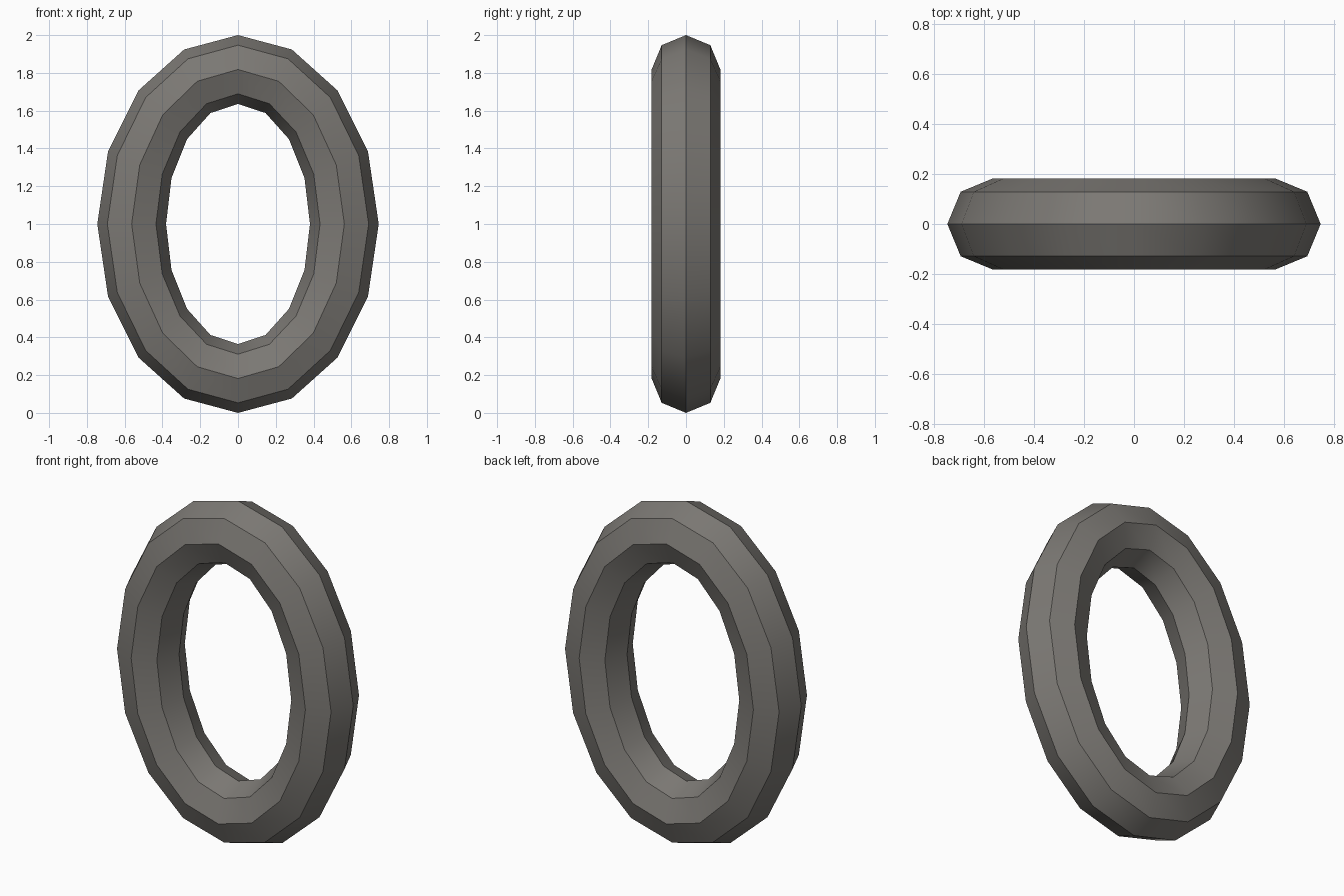
import bpy, bmesh
from math import sin, cos, tau, radians

if "Cube" in bpy.data.objects:
    bpy.data.objects.remove(bpy.data.objects["Cube"])

SEG, SIDES = 16, 8            # steps around the ring, sides of the section
HALF_W, HALF_H, R = 0.563, 0.818, 0.182

# Oval chain-link ring: octagonal section swept around an upright ellipse
bm = bmesh.new()
rings = []
for i in range(SEG):
    a = tau * i / SEG
    ring = []
    for j in range(SIDES):
        b = tau * j / SIDES
        off = R * cos(b)
        ring.append(bm.verts.new(((HALF_W + off) * cos(a), R * sin(b),
                                  1.0 + (HALF_H + off) * sin(a))))
    rings.append(ring)

for i in range(SEG):
    p, q = rings[i], rings[(i + 1) % SEG]
    for j in range(SIDES):
        k = (j + 1) % SIDES
        bm.faces.new((p[j], q[j], q[k], p[k]))
bmesh.ops.recalc_face_normals(bm, faces=bm.faces)

mesh = bpy.data.meshes.new("oval_ring")
bm.to_mesh(mesh)
bm.free()
ring_obj = bpy.data.objects.new("oval_ring", mesh)
bpy.context.collection.objects.link(ring_obj)

# Dark warm grey metal
metal = bpy.data.materials.new("dark_metal")
metal.diffuse_color = (0.2, 0.19, 0.175, 1.0)
metal.use_nodes = True
metal.node_tree.nodes["Principled BSDF"].inputs["Base Color"].default_value = metal.diffuse_color
mesh.materials.append(metal)

# Smooth around the loop, crisp along the section edges
bpy.context.view_layer.objects.active = ring_obj
ring_obj.select_set(True)
bpy.ops.object.shade_smooth_by_angle(angle=radians(40))
